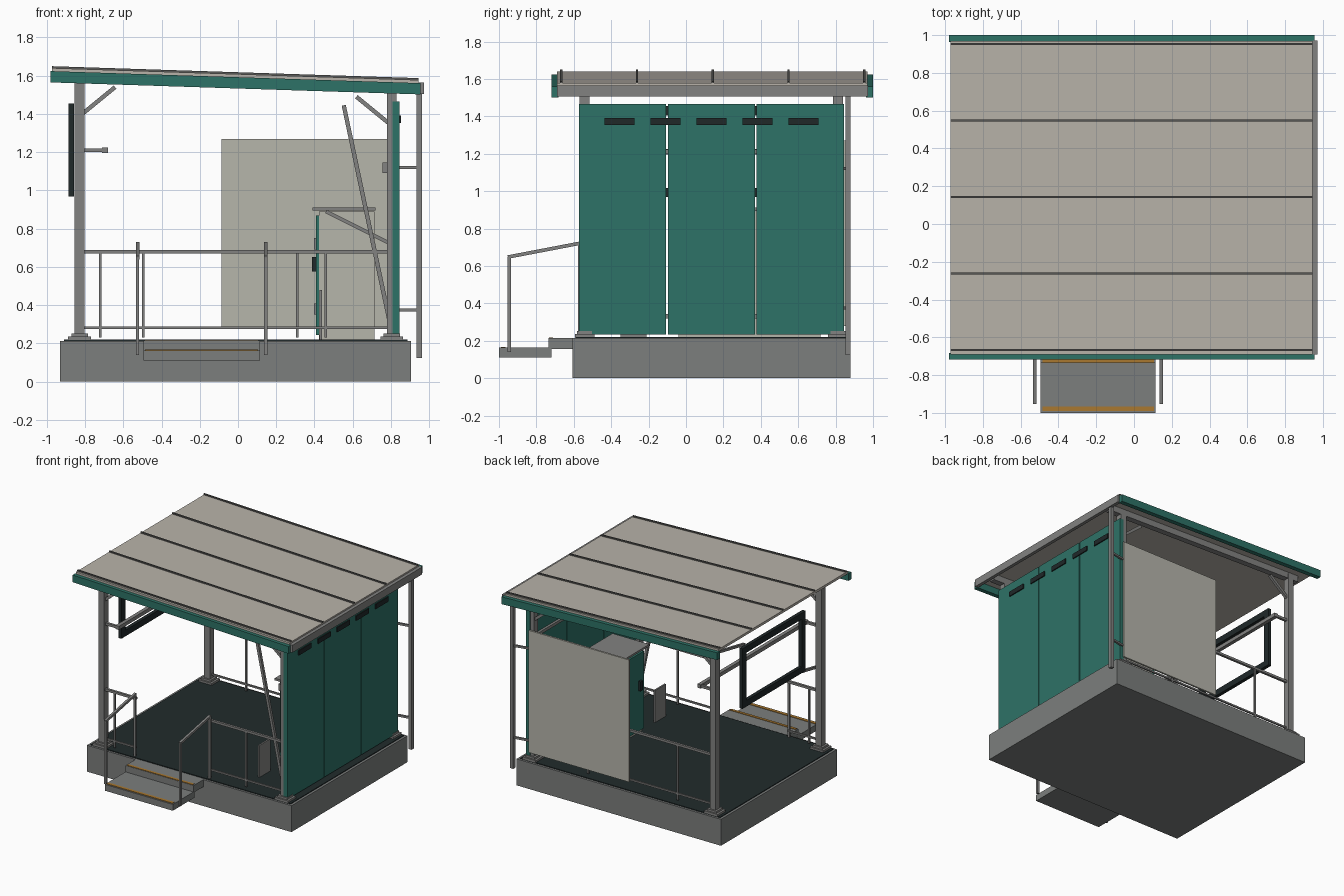
import bpy, bmesh, math
from mathutils import Vector

if "Cube" in bpy.data.objects:
    bpy.data.objects.remove(bpy.data.objects["Cube"])

def mat(name, r, g, b):
    m = bpy.data.materials.new(name)
    m.diffuse_color = (r, g, b, 1)
    m.use_nodes = True
    m.node_tree.nodes["Principled BSDF"].inputs["Base Color"].default_value = m.diffuse_color
    return m

CONCRETE = mat("concrete grey", 0.20, 0.21, 0.205)
STEEL = mat("steel grey", 0.225, 0.225, 0.22)
GREEN = mat("teal green", 0.027, 0.17, 0.135)
ROOF = mat("warm roof grey", 0.48, 0.45, 0.40)
PANEL = mat("pale panel", 0.47, 0.465, 0.41)
FLOOR = mat("dark floor", 0.015, 0.024, 0.025)
DARK = mat("dark trim", 0.014, 0.021, 0.022)
RIB = mat("rib grey", 0.10, 0.10, 0.095)
ORANGE = mat("safety orange", 0.40, 0.19, 0.03)
SLOPE = -0.0325

def finish(name, bm, m):
    me = bpy.data.meshes.new(name)
    bmesh.ops.recalc_face_normals(bm, faces=bm.faces)
    bm.to_mesh(me)
    bm.free()
    me.materials.append(m)
    ob = bpy.data.objects.new(name, me)
    bpy.context.collection.objects.link(ob)
    return ob

def box(name, x, y, z, m, slope=0.0):
    """Box from (min, max) ranges; slope shears z along x."""
    bm = bmesh.new()
    bmesh.ops.create_cube(bm, size=1)
    for v in bm.verts:
        c = [r[0] + (r[1] - r[0]) * (v.co[i] + 0.5) for i, r in enumerate((x, y, z))]
        c[2] += slope * c[0]
        v.co = c
    return finish(name, bm, m)

def bar(name, a, b, w, m=STEEL):
    """Square bar between two points."""
    a, b = Vector(a), Vector(b)
    d = b - a
    side = d.cross(Vector((0, 0, 1)))
    side = Vector((1, 0, 0)) if side.length < 1e-5 else side.normalized()
    up = side.cross(d).normalized()
    bm = bmesh.new()
    bmesh.ops.create_cube(bm, size=1)
    for v in bm.verts:
        v.co = a + d * (v.co.z + 0.5) + side * v.co.x * w + up * v.co.y * w
    return finish(name, bm, m)

# Base and floor
box("base_slab", (-0.93, 0.905), (-0.607, 0.88), (0, 0.214), CONCRETE)
box("floor_mat", (-0.91, 0.885), (-0.59, 0.862), (0.21, 0.22), FLOOR)

# Steps with coloured nosings
box("upper_step", (-0.495, 0.115), (-0.735, -0.6), (0.157, 0.215), CONCRETE)
box("lower_step", (-0.495, 0.115), (-1.0, -0.72), (0.112, 0.163), CONCRETE)
box("upper_nosing", (-0.485, 0.105), (-0.732, -0.71), (0.213, 0.219), ORANGE)
box("lower_nosing", (-0.485, 0.105), (-0.99, -0.965), (0.161, 0.167), ORANGE)

# Stair handrails
for i, x in enumerate((-0.525, 0.145)):
    bar(f"stair_front_post_{i}", (x, -0.945, 0.14), (x, -0.945, 0.65), 0.017)
    bar(f"stair_top_post_{i}", (x, -0.57, 0.215), (x, -0.57, 0.72), 0.017)
    bar(f"stair_handrail_{i}", (x, -0.952, 0.648), (x, -0.565, 0.722), 0.019)

# Corner posts, base plates and knee braces
for i, y in enumerate((-0.542, 0.812)):
    for j, x in enumerate((-0.828, 0.804)):
        s = 1 if x < 0 else -1
        top = 1.575 + SLOPE * x
        box(f"post_{i}{j}", (x - 0.026, x + 0.026), (y - 0.027, y + 0.027), (0.22, top), STEEL)
        box(f"post_plate_{i}{j}", (x - 0.06, x + 0.06), (y - 0.052, y + 0.052), (0.218, 0.236), STEEL)
        box(f"post_collar_{i}{j}", (x - 0.043, x + 0.043), (y - 0.04, y + 0.04), (0.236, 0.252), STEEL)
        zb = 1.405 if s > 0 else 1.355
        bar(f"knee_brace_{i}{j}", (x + s * 0.02, y, zb), (x + s * 0.185, y, zb + 0.135), 0.022)
    # Roof beam over the posts
    box(f"roof_beam_{i}", (-0.9, 0.93), (y - 0.024, y + 0.024), (1.537, 1.587), STEEL, SLOPE)

# Long wind brace and small switch box on the front right post
bar("wind_brace", (0.80, -0.545, 0.28), (0.553, -0.545, 1.445), 0.022)
box("switch_box", (0.755, 0.782), (-0.56, -0.52), (1.09, 1.145), STEEL)

# Railings
for tag, y, x0, x1 in (("front_left", -0.55, -0.81, -0.525),
                       ("front_right", -0.55, 0.145, 0.79),
                       ("back", 0.812, -0.81, 0.79)):
    bar(f"{tag}_top_rail", (x0, y, 0.68), (x1, y, 0.68), 0.019)
    bar(f"{tag}_low_rail", (x0, y, 0.282), (x1, y, 0.282), 0.013)
for tag, x, y in (("front_a", -0.72, -0.55), ("front_b", 0.46, -0.55),
                  ("back_a", -0.495, 0.812), ("back_b", 0.31, 0.812)):
    bar(f"baluster_{tag}", (x, y, 0.23), (x, y, 0.68), 0.013)

# Right wall: three panels, vent slots, girts
for i, y in enumerate((-0.572, -0.097, 0.378)):
    box(f"wall_panel_{i}", (0.809, 0.844), (y, y + 0.466), (0.235, 1.465), GREEN)
for i in range(5):
    y = -0.355 + 0.246 * i
    box(f"vent_slot_{i}", (0.84, 0.853), (y - 0.08, y + 0.08), (1.353, 1.392), DARK)
for z in (0.33, 1.21):
    box("wall_girt", (0.79, 0.81), (-0.54, 0.81), (z - 0.012, z + 0.012), STEEL)

# Back screen panel
box("back_screen", (-0.085, 0.815), (0.838, 0.853), (0.28, 1.27), PANEL)

# Left opening: dark frame and inner ledge bar on arms
fx = (-0.885, -0.857)
for i, z in enumerate((0.968, 1.405)):
    box(f"hatch_frame_rail_{i}", fx, (-0.27, 0.54), (z, z + 0.05), DARK)
for i, y in enumerate((-0.27, 0.49)):
    box(f"hatch_frame_stile_{i}", fx, (y, y + 0.05), (0.968, 1.455), DARK)
for i, y in enumerate((-0.542, 0.812)):
    bar(f"ledge_arm_{i}", (-0.81, y, 1.21), (-0.69, y, 1.21), 0.02)
box("ledge_bar", (-0.71, -0.68), (-0.555, 0.825), (1.195, 1.225), STEEL)

# Desk cabinet with door, handle, hinges and bracket
box("cabinet_body", (0.424, 0.715), (-0.04, 0.72), (0.22, 0.89), PANEL)
box("cabinet_top", (0.39, 0.72), (-0.087, 0.75), (0.895, 0.912), STEEL)
box("cabinet_door", (0.407, 0.424), (-0.04, 0.72), (0.245, 0.87), GREEN)
box("door_handle", (0.386, 0.407), (0.0, 0.03), (0.575, 0.652), DARK)
for z in (0.35, 0.69):
    box("door_hinge", (0.398, 0.41), (0.69, 0.715), (z, z + 0.06), STEEL)
bar("desk_bracket", (0.46, -0.06, 0.89), (0.80, -0.06, 0.72), 0.018)
box("kick_plate", (0.425, 0.438), (-0.35, -0.21), (0.22, 0.48), STEEL)

# Roof sheet, ribs and fascias, all on the same slope
box("roof_sheet", (-0.972, 0.945), (-0.69, 0.97), (1.588, 1.608), ROOF, SLOPE)
for i in range(5):
    y = -0.667 + 0.405 * i
    box(f"roof_rib_{i}", (-0.972, 0.945), (y - 0.006, y + 0.006), (1.605, 1.618), RIB, SLOPE)
for i, (y0, y1) in enumerate(((-0.718, -0.683), (0.963, 1.0))):
    box(f"fascia_{i}", (-0.98, 0.955), (y0, y1), (1.533, 1.592), GREEN, SLOPE)

# Gutter and downpipe
box("gutter", (0.945, 0.972), (-0.69, 0.972), (1.505, 1.565), STEEL)
box("downpipe", (0.934, 0.962), (0.852, 0.88), (0.125, 1.51), STEEL)
for z in (0.375, 1.12):
    bar("pipe_bracket", (0.82, 0.845, z), (0.94, 0.866, z), 0.016)
